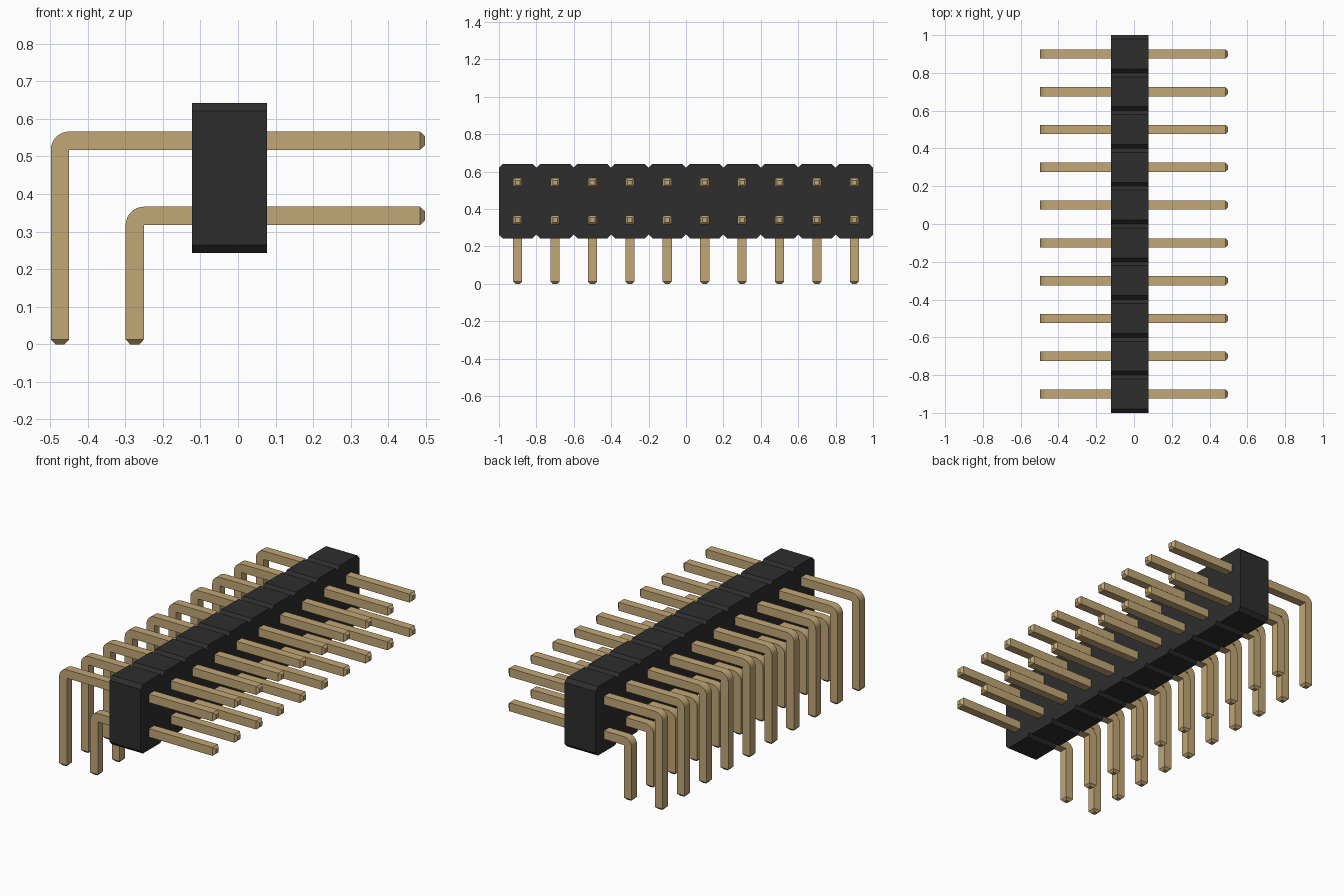
import bpy, bmesh, math

if "Cube" in bpy.data.objects:
    bpy.data.objects.remove(bpy.data.objects["Cube"])

PITCH, COUNT = 0.2, 10
W = 0.049            # pin thickness
TIP = 0.013          # length of tapered pin tip


def material(name, rgb):
    m = bpy.data.materials.new(name)
    m.diffuse_color = (*rgb, 1)
    m.use_nodes = True
    m.node_tree.nodes["Principled BSDF"].inputs["Base Color"].default_value = m.diffuse_color
    return m


black = material("black plastic", (0.027, 0.027, 0.027))
brass = material("brass", (0.54, 0.385, 0.18))


def prism(name, points, direction, mat, finish=None):
    """Extrude a closed polygon along a direction."""
    bm = bmesh.new()
    face = bm.faces.new([bm.verts.new(p) for p in points])
    ext = bmesh.ops.extrude_face_region(bm, geom=[face])
    verts = [g for g in ext["geom"] if isinstance(g, bmesh.types.BMVert)]
    bmesh.ops.translate(bm, verts=verts, vec=direction)
    bmesh.ops.recalc_face_normals(bm, faces=bm.faces)
    if finish:
        finish(bm)
    mesh = bpy.data.meshes.new(name)
    bm.to_mesh(mesh)
    bm.free()
    mesh.materials.append(mat)
    obj = bpy.data.objects.new(name, mesh)
    bpy.context.collection.objects.link(obj)
    return obj


# Housing: row of chamfered cells, outlined in y-z and extruded along x
X0, X1, Z0, Z1, C = -0.122, 0.077, 0.243, 0.642, 0.021
bottom = []
for i in range(COUNT):
    y = -1 + i * PITCH
    bottom += [(y, Z0 + C), (y + C, Z0), (y + PITCH - C, Z0)]
bottom.append((1, Z0 + C))
top = [(y, Z0 + Z1 - z) for y, z in reversed(bottom)]
prism("housing", [(X0, y, z) for y, z in bottom + top], (X1 - X0, 0, 0), black)


# Pins: bent bars with a rounded outer corner and tapered tips
def taper_tips(bm):
    bm.normal_update()
    zmin = min(v.co.z for v in bm.verts)
    xmax = max(v.co.x for v in bm.verts)
    ends = [f for f in bm.faces
            if all(abs(v.co.z - zmin) < 1e-4 for v in f.verts)
            or all(abs(v.co.x - xmax) < 1e-4 for v in f.verts)]
    for f in ends:
        n, c = f.normal.copy(), f.calc_center_median()
        ext = bmesh.ops.extrude_discrete_faces(bm, faces=[f])
        for v in ext["faces"][0].verts:
            v.co = c + (v.co - c) * 0.5 + n * TIP


def pin(name, left, z_top, y):
    inner_x, inner_z = left + W, z_top - W
    end = 0.497 - TIP
    pts = [(end, inner_z), (end, z_top)]
    for k in range(9):
        a = math.pi / 2 * (1 + k / 8)
        pts.append((inner_x + W * math.cos(a), inner_z + W * math.sin(a)))
    pts += [(left, TIP), (inner_x, TIP), (inner_x, inner_z)]
    return prism(name, [(x, y - W / 2, z) for x, z in pts], (0, W, 0), brass, taper_tips)


pins = []
for i in range(COUNT):
    y = -0.9 + i * PITCH
    pins.append(pin(f"upper_pin_{i + 1}", -0.498, 0.566, y))
    pins.append(pin(f"lower_pin_{i + 1}", -0.299, 0.366, y))

# Smooth the bends, keep the edges sharp
for o in pins:
    o.select_set(True)
bpy.context.view_layer.objects.active = pins[0]
bpy.ops.object.shade_smooth_by_angle(angle=math.radians(30))
